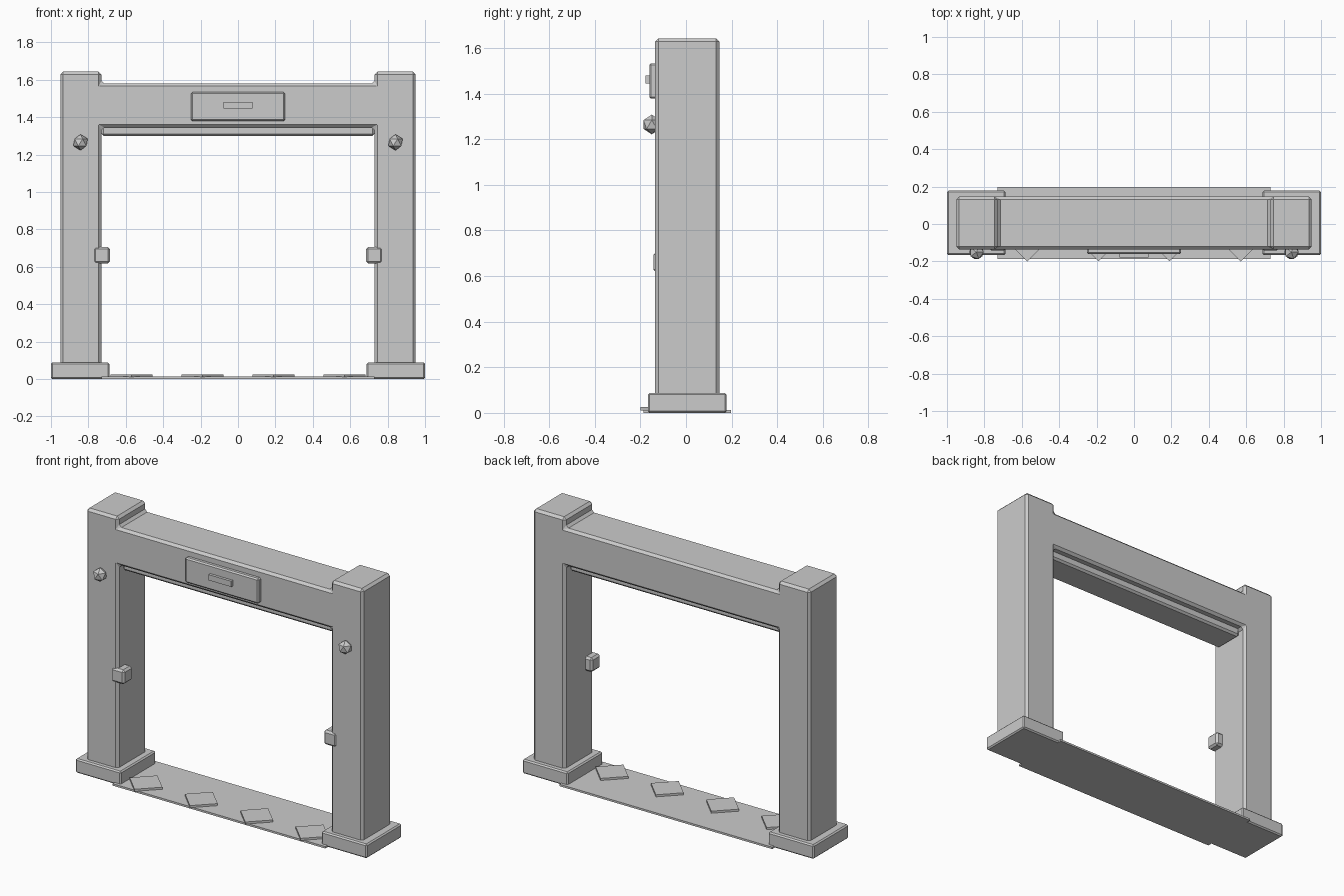
import bpy, bmesh
from math import radians

if "Cube" in bpy.data.objects:
    bpy.data.objects.remove(bpy.data.objects["Cube"])

CY = 0.005  # common depth centre


def finish(name, bm, bevel=0.0):
    bmesh.ops.recalc_face_normals(bm, faces=bm.faces)
    me = bpy.data.meshes.new(name)
    bm.to_mesh(me)
    bm.free()
    ob = bpy.data.objects.new(name, me)
    bpy.context.collection.objects.link(ob)
    if bevel:
        mod = ob.modifiers.new("bevel", 'BEVEL')
        mod.width = bevel
        mod.segments = 1
        mod.limit_method = 'ANGLE'
        mod.angle_limit = radians(40)
    return ob


def box(name, x, y, z, bevel=0.0):
    """Box from (min, max) ranges."""
    bm = bmesh.new()
    bmesh.ops.create_cube(bm, size=1)
    for v in bm.verts:
        for i, (lo, hi) in enumerate((x, y, z)):
            v.co[i] = (lo + hi) / 2 + v.co[i] * (hi - lo)
    return finish(name, bm, bevel)


# gate frame: posts and lintel as one extruded profile
half = [(0.73, 1.345), (0.73, 0.02), (0.95, 0.02), (0.95, 1.643),
        (0.73, 1.643), (0.73, 1.58)]
profile = half + [(-x, z) for x, z in reversed(half)]
bm = bmesh.new()
face = bm.faces.new([bm.verts.new((x, CY - 0.141, z)) for x, z in profile])
ext = bmesh.ops.extrude_face_region(bm, geom=[face])
for v in ext["geom"]:
    if isinstance(v, bmesh.types.BMVert):
        v.co.y += 0.282
finish("gate_frame", bm, 0.015)

# bar under the lintel
box("lintel_under_bar", (-0.73, 0.73), (CY - 0.095, CY + 0.095), (1.298, 1.36), 0.012)

# floor threshold
box("threshold", (-0.73, 0.73), (-0.187, 0.197), (0, 0.012))

# plaque on the lintel
box("plaque", (-0.252, 0.252), (-0.161, -0.125), (1.378, 1.533), 0.008)
box("plaque_inset", (-0.078, 0.078), (-0.178, -0.15), (1.445, 1.48))

for side, s in (("left", -1), ("right", 1)):
    def span(a, b):
        return tuple(sorted((s * a, s * b)))
    # foot block and sensor block
    box(side + "_base", span(0.688, 1.0), (-0.167, 0.178), (0, 0.088), 0.008)
    box(side + "_sensor", span(0.684, 0.773), (-0.143, -0.055), (0.617, 0.706), 0.012)
    # faceted lamp
    bm = bmesh.new()
    bmesh.ops.create_icosphere(bm, subdivisions=1, radius=0.043)
    bmesh.ops.translate(bm, verts=bm.verts, vec=(s * 0.842, -0.15, 1.265))
    finish(side + "_lamp", bm)

# diamond floor tiles
for i, x in enumerate((-0.57, -0.19, 0.19, 0.57)):
    bm = bmesh.new()
    bmesh.ops.create_cone(bm, cap_ends=True, segments=4, radius1=0.112,
                          radius2=0.112, depth=0.014)
    xs = max(v.co.x for v in bm.verts)
    if xs < 0.1:  # corners must point along x and y
        from mathutils import Matrix
        bmesh.ops.rotate(bm, verts=bm.verts, matrix=Matrix.Rotation(radians(45), 3, 'Z'))
    bmesh.ops.translate(bm, verts=bm.verts, vec=(x, -0.088, 0.018))
    finish("floor_diamond_%d" % (i + 1), bm)
